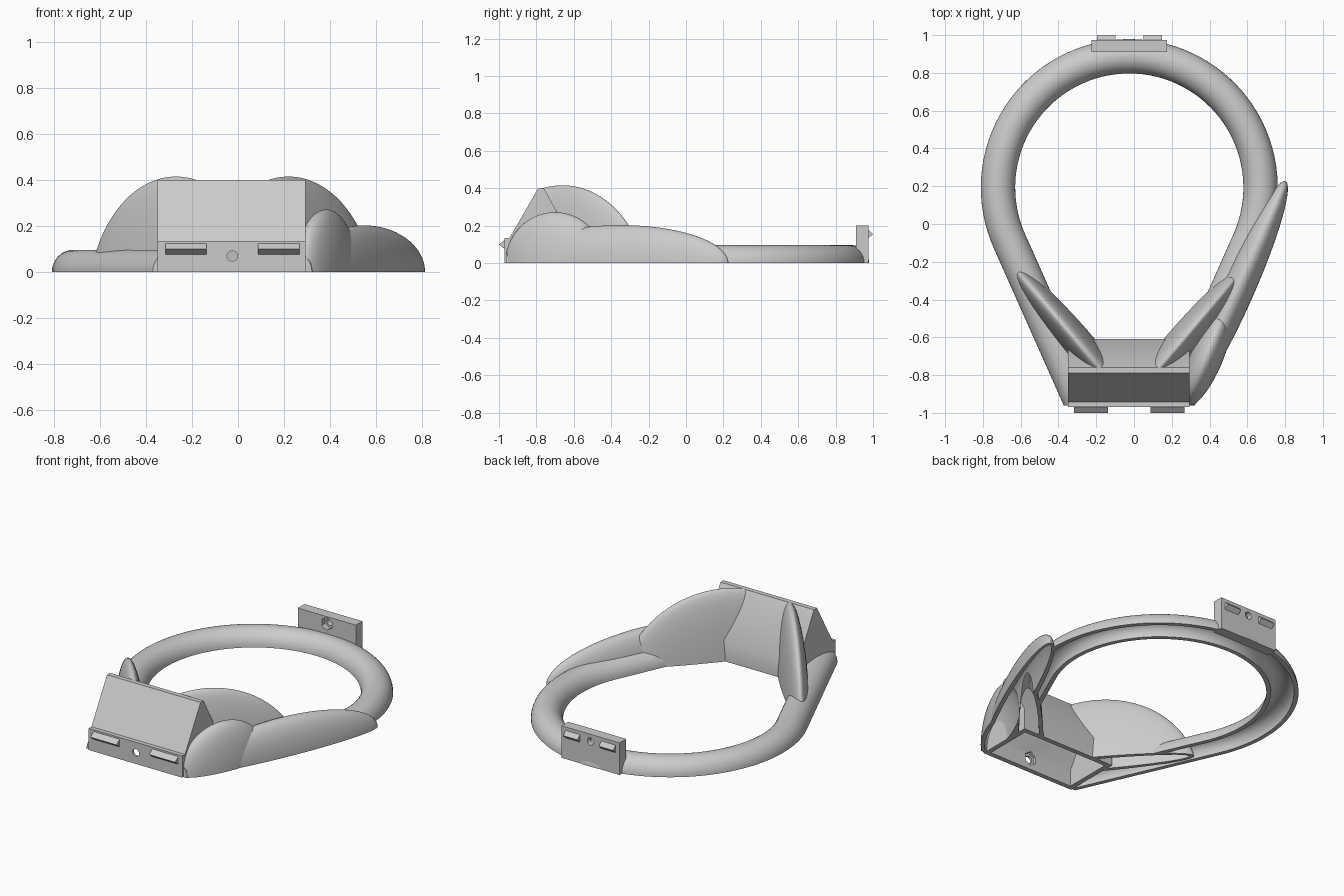
import bpy, bmesh
from math import radians, sin, cos, pi, atan2
from mathutils import Matrix, Vector

cube = bpy.data.objects.get("Cube")
if cube:
    bpy.data.objects.remove(cube, do_unlink=True)

GREY = (0.6, 0.6, 0.6, 1)
mat = bpy.data.materials.new("light grey")
mat.use_nodes = True
mat.diffuse_color = GREY
mat.node_tree.nodes["Principled BSDF"].inputs["Base Color"].default_value = GREY

MID = -0.025   # symmetry plane of the frame
cutters = []


def make(name, bm):
    mesh = bpy.data.meshes.new(name)
    bm.to_mesh(mesh)
    bm.free()
    obj = bpy.data.objects.new(name, mesh)
    bpy.context.collection.objects.link(obj)
    return obj


def as_cutter(obj):
    obj.hide_render = True
    cutters.append(obj)
    return obj


def finish(obj, cuts=()):
    """Subtract the cutters, then colour and shade the part."""
    bpy.ops.object.select_all(action="DESELECT")
    obj.select_set(True)
    bpy.context.view_layer.objects.active = obj
    for cutter in cuts:
        mod = obj.modifiers.new("cut", "BOOLEAN")
        mod.operation = "DIFFERENCE"
        mod.solver = "EXACT"
        mod.object = cutter
        bpy.ops.object.modifier_apply(modifier=mod.name)
    obj.data.materials.clear()
    obj.data.materials.append(mat)
    bpy.ops.object.shade_smooth_by_angle(angle=radians(35))


def prism(name, profile, x0, x1):
    """Extrude a (y, z) profile along x."""
    bm = bmesh.new()
    face = bm.faces.new([bm.verts.new((x0, y, z)) for y, z in profile])
    ext = bmesh.ops.extrude_face_region(bm, geom=[face])
    verts = [v for v in ext["geom"] if isinstance(v, bmesh.types.BMVert)]
    bmesh.ops.translate(bm, vec=(x1 - x0, 0, 0), verts=verts)
    bmesh.ops.recalc_face_normals(bm, faces=bm.faces)
    return make(name, bm)


def block(name, x, y, z):
    return prism(name, [(y[0], z[0]), (y[1], z[0]), (y[1], z[1]), (y[0], z[1])], *x)


def bore(name, y0, y1, z, radius, sides):
    bm = bmesh.new()
    place = Matrix.Translation((MID, (y0 + y1) / 2, z)) @ Matrix.Rotation(pi / 2, 4, "X")
    bmesh.ops.create_cone(bm, cap_ends=True, segments=sides, radius1=radius,
                          radius2=radius, depth=y1 - y0, matrix=place)
    return as_cutter(make(name, bm))


def ellipsoid(name, centre, direction, size, inset=0):
    """Ellipsoid whose long axis follows direction."""
    bm = bmesh.new()
    place = (Matrix.Translation(centre)
             @ Matrix.Rotation(atan2(direction[1], direction[0]), 4, "Z")
             @ Matrix.Diagonal([s - inset for s in size] + [1]))
    bmesh.ops.create_uvsphere(bm, u_segments=64, v_segments=40, radius=1, matrix=place)
    return make(name, bm)


# Cutters: ground, front limits and the cavity of the front housing
ground = as_cutter(block("ground_cutter", (-2, 2), (-2, 2), (-1, 0)))
front = as_cutter(block("front_cutter", (-2, 2), (-2, -0.96), (-1.5, 1)))
wing_front = as_cutter(block("wing_front_cutter", (-2, 2), (-2, -0.775), (-1.5, 1)))
cavity = as_cutter(prism("cavity_cutter", [
    (-0.94, -0.1), (-0.94, 0.1), (-0.787, 0.365), (-0.763, 0.365),
    (-0.64, 0.13), (-0.64, -0.1)], -0.32, 0.265))

# Front housing with a wedge roof, bolt hole and nut pocket
housing = prism("front_housing", [
    (-0.97, 0), (-0.97, 0.135), (-0.943, 0.135), (-0.79, 0.4),
    (-0.76, 0.4), (-0.61, 0.13), (-0.61, 0)], -0.35, 0.295)
finish(housing, [cavity, bore("front_hole_cutter", -1.1, -0.9, 0.07, 0.023, 24),
                 bore("front_nut_cutter", -0.955, -0.9, 0.07, 0.042, 6)])

# Back plate with the same kind of bolt hole
plate = block("back_plate", (-0.225, 0.175), (0.91, 0.975), (0, 0.2))
finish(plate, [bore("back_hole_cutter", 0.85, 1.1, 0.155, 0.023, 24),
               bore("back_nut_cutter", 0.85, 0.942, 0.155, 0.04, 6)])

# Wedge catches on the front housing and the back plate
for side, sign in (("right", -1), ("left", 1)):
    for place, base, tip, z, offset, half in (
            ("front", -0.965, -1.0, 0.1, 0.202, 0.09),
            ("back", 0.97, 1.0, 0.155, 0.123, 0.049)):
        x = MID + sign * offset
        finish(prism(f"{place}_catch_{side}",
                     [(base, z - 0.028), (tip, z), (base, z + 0.028)], x - half, x + half))

# Pods: a thin fin on each side, a long arm and a short shoulder on the left
pods = [(f"fin_{side}", (MID + sign * 0.245, -0.66, -0.144), (sign * 0.36, 0.425),
         (0.585, 0.084, 0.56), wing_front) for side, sign in (("right", -1), ("left", 1))]
pods.append(("arm_left", (0.548, -0.35, 0), (0.404, 0.915), (0.63, 0.088, 0.203), front))
pods.append(("shoulder_left", (0.385, -0.7, 0), (0.38, 0.925), (0.285, 0.088, 0.272), front))
hollows = [as_cutter(ellipsoid(name + "_hollow", *shape, inset=0.025))
           for name, *shape, limit in pods]
for name, *shape, limit in pods:
    finish(ellipsoid(name, *shape), hollows + [ground, limit, cavity])

# Hollow half-round frame: two straight legs joined by an arc
LEAN, RADIUS, LEG = radians(24), 0.695, 0.95
centre = Vector((MID, 0.193, 0))
path = []
for i in range(65):
    a = -LEAN + (pi + 2 * LEAN) * i / 64
    out = Vector((cos(a), sin(a), 0))
    path.append((centre + out * RADIUS, out))
ends = [(point + Vector((-out.y, out.x, 0)) * run, out)
        for (point, out), run in ((path[0], -LEG), (path[-1], LEG))]
path = [ends[0]] + path + [ends[1]]
section = [(0.091 * cos(pi * k / 20), 0.096 * sin(pi * k / 20)) for k in range(21)]
section += [(0.065 * cos(pi * k / 20), 0.068 * sin(pi * k / 20)) for k in range(20, -1, -1)]
bm = bmesh.new()
rows = [[bm.verts.new(p + out * s + Vector((0, 0, z))) for s, z in section]
        for p, out in path]
for r0, r1 in zip(rows, rows[1:]):
    for k in range(len(section)):
        n = (k + 1) % len(section)
        bm.faces.new((r0[k], r0[n], r1[n], r1[k]))
bm.faces.new(rows[0])
bm.faces.new(rows[-1])
bmesh.ops.recalc_face_normals(bm, faces=bm.faces)
finish(make("ring_frame", bm), [cavity, front] + hollows)

for cutter in cutters:
    bpy.data.objects.remove(cutter, do_unlink=True)
